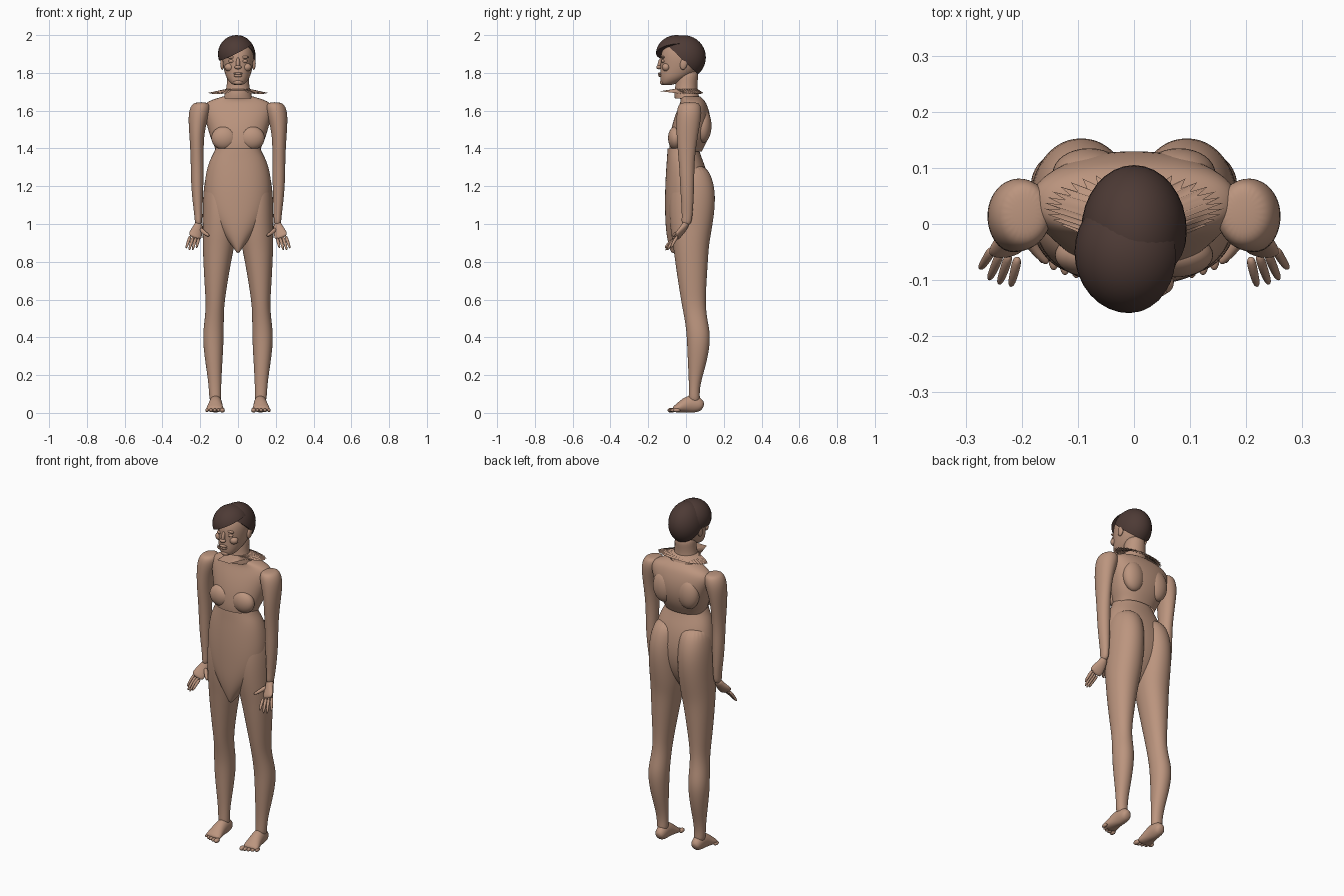
import bpy, bmesh, math
from mathutils import Vector, Matrix

default = bpy.data.objects.get("Cube")
if default:
    bpy.data.objects.remove(default)


def material(name, rgb):
    mat = bpy.data.materials.new(name)
    mat.use_nodes = True
    mat.diffuse_color = (*rgb, 1)
    mat.node_tree.nodes["Principled BSDF"].inputs["Base Color"].default_value = (*rgb, 1)
    return mat


SKIN = material("warm_skin", (0.5, 0.3, 0.21))
HAIR = material("dark_brown_hair", (0.075, 0.043, 0.036))
SIDES = 24


def finish(name, bm, mat, mirror=False, subdivide=False):
    """Turn a bmesh into a smooth object, mirrored across x when asked."""
    bmesh.ops.recalc_face_normals(bm, faces=bm.faces)
    for face in bm.faces:
        face.smooth = True
    mesh = bpy.data.meshes.new(name)
    bm.to_mesh(mesh)
    bm.free()
    mesh.materials.append(mat)
    obj = bpy.data.objects.new(name, mesh)
    bpy.context.collection.objects.link(obj)
    if mirror:
        obj.modifiers.new("mirror", 'MIRROR').use_mirror_merge = False
    if subdivide:
        sub = obj.modifiers.new("subdivision", 'SUBSURF')
        sub.levels = sub.render_levels = 2
    return obj


def add_loft(bm, rings, cap_start=True, cap_end=True, square=1.0):
    """Skin a list of (centre, u axis, v axis) elliptical rings."""
    def power(value):
        return math.copysign(abs(value) ** square, value)
    loops = []
    for centre, u, v in rings:
        angles = [math.tau * i / SIDES for i in range(SIDES)]
        loops.append([bm.verts.new(centre + u * power(math.cos(a)) + v * power(math.sin(a)))
                      for a in angles])
    for low, high in zip(loops, loops[1:]):
        for i in range(SIDES):
            j = (i + 1) % SIDES
            bm.faces.new((low[i], low[j], high[j], high[i]))
    if cap_start:
        bm.faces.new(loops[0][::-1])
    if cap_end:
        bm.faces.new(loops[-1])


def body(name, sections, mirror=False, square=1.0, **caps):
    """Loft horizontal sections given as (z, x low, x high, y front, y back)."""
    rings = [(Vector(((x0 + x1) / 2, (y0 + y1) / 2, z)),
              Vector(((x1 - x0) / 2, 0, 0)), Vector((0, (y1 - y0) / 2, 0)))
             for z, x0, x1, y0, y1 in sections]
    bm = bmesh.new()
    add_loft(bm, rings, square=square, **caps)
    return finish(name, bm, SKIN, mirror, True)


def centred(sections):
    """Expand (z, half width, front, back) into full sections."""
    return [(z, -w, w, y0, y1) for z, w, y0, y1 in sections]


def add_tube(bm, path, side):
    """Loft along points (x, y, z, width, thickness); side sets the width axis."""
    points = [Vector(p[:3]) for p in path]
    rings = []
    for i, p in enumerate(path):
        along = (points[min(i + 1, len(path) - 1)] - points[max(i - 1, 0)]).normalized()
        v = along.cross(Vector(side)).normalized()
        u = v.cross(along).normalized()
        rings.append((points[i], u * p[3], v * p[4]))
    add_loft(bm, rings)


def add_blob(bm, centre, radii, tilt=0.0):
    matrix = (Matrix.Translation(centre) @ Matrix.Rotation(tilt, 4, 'X')
              @ Matrix.Diagonal((*radii, 1)))
    bmesh.ops.create_uvsphere(bm, u_segments=32, v_segments=20, radius=1, matrix=matrix)


def blob(name, centre, radii, mirror=False, tilt=0.0):
    bm = bmesh.new()
    add_blob(bm, centre, radii, tilt)
    return finish(name, bm, SKIN, mirror)


# Upper torso: an open shell overlapping the waist
body("upper_torso", centred([
    (1.385, .118, -.088, .085), (1.41, .125, -.09, .098), (1.45, .145, -.088, .118),
    (1.51, .162, -.078, .132), (1.57, .18, -.06, .13), (1.615, .19, -.042, .118),
    (1.645, .17, -.03, .105), (1.662, .125, -.03, .09), (1.675, .08, -.035, .075)]),
    square=0.88, cap_start=False, cap_end=False)
blob("chest", (.073, -.055, 1.455), (.068, .04, .062), True)
blob("shoulder_blade", (.08, .09, 1.52), (.065, .045, .09), True)

# Lower torso with a pointed front panel
body("lower_torso", centred([
    (.845, .006, -.078, -.055), (.88, .028, -.09, -.02), (.93, .07, -.102, .04),
    (1.0, .125, -.11, .09), (1.08, .172, -.112, .12), (1.18, .182, -.112, .13),
    (1.28, .17, -.107, .112), (1.34, .15, -.102, .088), (1.375, .13, -.1, .075),
    (1.4, .12, -.098, .068)]), square=0.9, cap_end=False)

# Legs, running up into the buttocks so that a cleft forms at the back
body("legs", [
    (.05, .088, .15, .012, .078), (.1, .09, .153, .015, .07), (.17, .088, .158, .015, .08),
    (.26, .083, .172, .01, .108), (.36, .077, .185, .006, .127), (.43, .075, .185, .002, .127),
    (.5, .075, .176, -.008, .112), (.57, .073, .17, -.022, .104), (.66, .06, .176, -.037, .107),
    (.78, .04, .183, -.055, .115), (.88, .02, .187, -.068, .121), (.95, .006, .188, -.08, .133),
    (1.05, .002, .188, -.09, .15), (1.15, .002, .186, -.09, .157), (1.24, .004, .176, -.08, .143),
    (1.32, .012, .15, -.06, .1)], True, 0.95)

# Feet and toes
bm = bmesh.new()
add_tube(bm, [(.117, .092, .03, .02, .02), (.117, .07, .042, .032, .04),
              (.118, .03, .05, .034, .05), (.12, -.01, .039, .038, .038),
              (.122, -.045, .024, .046, .023), (.123, -.07, .016, .046, .014)], (1, 0, 0))
finish("feet", bm, SKIN, True, True)
bm = bmesh.new()
for i in range(5):
    size = .013 if i == 0 else .0095
    add_blob(bm, (.083 + .02 * i, -.078 + .0035 * i * i / 2, .014), (size, .02, size))
finish("toes", bm, SKIN, True)

# Arms from shoulder cap to wrist
body("arms", [
    (1.645, .165, .225, -.02, .06), (1.63, .145, .248, -.042, .078),
    (1.59, .148, .262, -.05, .084), (1.53, .168, .262, -.051, .075),
    (1.46, .18, .257, -.05, .062), (1.38, .182, .252, -.043, .05),
    (1.3, .182, .25, -.036, .044), (1.22, .183, .249, -.032, .044),
    (1.12, .186, .241, -.026, .04), (1.04, .189, .23, -.021, .034),
    (.99, .19, .228, -.026, .026)], True)

# Hands with spread fingers pointing down and forward
bm = bmesh.new()
add_tube(bm, [(.208, .004, 1.01, .019, .02), (.212, -.012, .98, .026, .017),
              (.223, -.035, .95, .036, .016), (.231, -.056, .925, .036, .012)], (1, -.2, .4))
tips = [(.22, -.112, .872), (.241, -.108, .86), (.259, -.1, .86), (.275, -.08, .87)]
for i, tip in enumerate(tips):
    base = Vector((.207 + .015 * i, -.058 + .005 * i, .925 + .004 * i))
    end = Vector(tip)
    middle = base.lerp(end, 0.5) + Vector((0, -.003, .004))
    add_tube(bm, [(*base, .009, .009), (*middle, .008, .008), (*end, .006, .006)], (1, 0, 0))
add_tube(bm, [(.202, -.015, .975, .013, .012), (.18, -.04, .955, .011, .01),
              (.166, -.058, .945, .009, .008), (.153, -.07, .937, .006, .006)], (0, 0, 1))
finish("hands", bm, SKIN, True, True)

# Neck and head
body("neck", centred([
    (1.665, .078, -.06, .075), (1.69, .07, -.063, .064), (1.72, .062, -.058, .06),
    (1.76, .058, -.055, .062), (1.82, .056, -.05, .07)]), cap_start=False)
body("head", centred([
    (1.735, .022, -.125, -.075), (1.745, .04, -.133, -.045), (1.77, .06, -.137, .005),
    (1.8, .071, -.138, .05), (1.84, .08, -.135, .08), (1.88, .084, -.136, .088),
    (1.92, .082, -.128, .085), (1.96, .066, -.105, .065), (1.985, .035, -.07, .03)]),
    square=0.95)

# Facial features
blob("nose_bridge", (0, -.137, 1.852), (.01, .012, .03), tilt=-.25)
blob("nose_tip", (0, -.143, 1.83), (.018, .014, .011))
blob("upper_lip", (0, -.138, 1.796), (.025, .011, .007))
blob("lower_lip", (0, -.136, 1.785), (.022, .011, .008))
blob("chin", (0, -.124, 1.75), (.024, .014, .014))
blob("eyelids", (.034, -.121, 1.862), (.018, .01, .009), True)
blob("brows", (.034, -.121, 1.883), (.024, .01, .007), True)
blob("cheekbones", (.045, -.105, 1.83), (.026, .022, .022), True)
blob("ears", (.083, -.012, 1.848), (.011, .019, .032), True, -.2)

# Torn collar: a thin jagged sheet with a tongue at the front
bm = bmesh.new()
count = 72
inner, outer = [], []
for i in range(count):
    a = math.tau * i / count
    c, s = math.cos(a), math.sin(a)
    jag = 1.08 if i % 2 else 0.88
    front = s < -0.88
    reach = -.138 if front else .03 + .055 * s
    inner.append(bm.verts.new((.062 * c, .06 * s, 1.715)))
    outer.append(bm.verts.new(((.085 if front else .148) * c * jag, reach * (jag if not front else 1),
                               1.703 if front else 1.688 + .006 * (i % 2))))
for i in range(count):
    j = (i + 1) % count
    bm.faces.new((inner[i], inner[j], outer[j], outer[i]))
finish("torn_collar", bm, SKIN)


def hair(name, centre, radii, point, normal):
    """An ellipsoid trimmed by a sloping hairline and closed underneath."""
    bm = bmesh.new()
    add_blob(bm, centre, radii)
    cut = bmesh.ops.bisect_plane(bm, geom=bm.verts[:] + bm.edges[:] + bm.faces[:],
                                 plane_co=point, plane_no=normal, clear_inner=True)
    edges = [e for e in cut["geom_cut"] if isinstance(e, bmesh.types.BMEdge)]
    bmesh.ops.contextual_create(bm, geom=edges)
    obj = finish(name, bm, HAIR)
    bpy.ops.object.select_all(action='DESELECT')
    obj.select_set(True)
    bpy.context.view_layer.objects.active = obj
    bpy.ops.object.shade_smooth_by_angle(angle=math.radians(40))


# Cropped hair at the back and a fringe swept to one side
hair("hair_cap", (0, -.012, 1.882), (.094, .117, .117), (0, -.02, 1.872), (0, .95, 1))
hair("hair_fringe", (-.008, -.05, 1.9), (.098, .109, .1), (-.1, -.1, 1.862), (-.5, -.1, 1))
